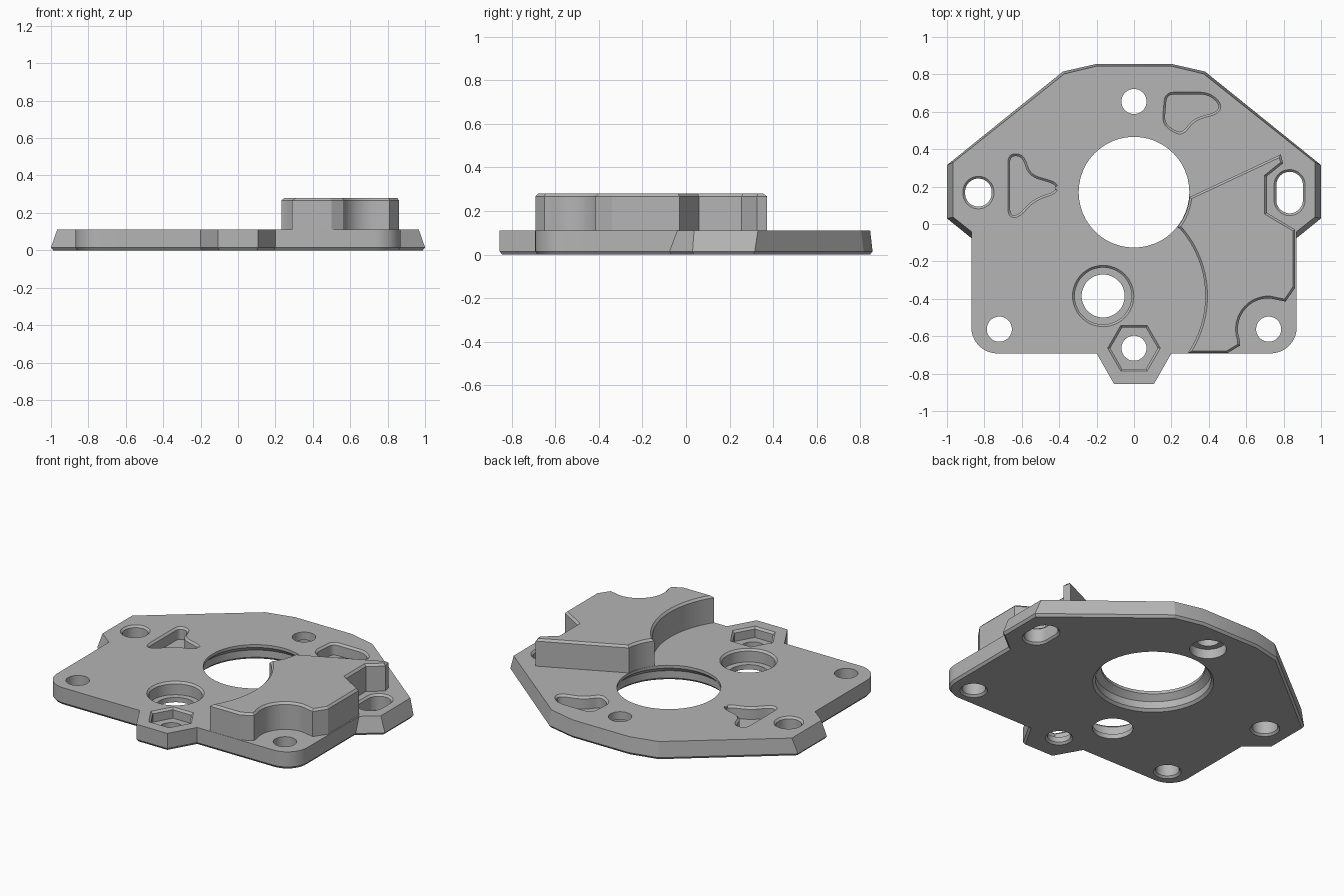
import bpy, bmesh, math
from mathutils import Vector

if "Cube" in bpy.data.objects:
    bpy.data.objects.remove(bpy.data.objects["Cube"])

grey = bpy.data.materials.new("plain grey")
grey.use_nodes = True
grey.diffuse_color = (0.46, 0.46, 0.46, 1)
grey.node_tree.nodes["Principled BSDF"].inputs["Base Color"].default_value = grey.diffuse_color

TOP = 0.11      # upper face of the plate
OVER = 0.2      # cutters reach past the plate


def arc(cx, cy, r, a0, a1, n):
    return [(cx + r * math.cos(math.radians(a0 + (a1 - a0) * i / n)),
             cy + r * math.sin(math.radians(a0 + (a1 - a0) * i / n))) for i in range(n + 1)]


def circle(cx, cy, r, n=48, slot=0):
    """Circle, or a slot stretched along y."""
    pts = arc(cx, cy + slot, r, 0, 180, n // 2) + arc(cx, cy - slot, r, 180, 360, n // 2)
    return pts if slot else arc(cx, cy, r, 0, 360, n)[:-1]


def fillet(points, r, n=5):
    """Round every corner of a polygon."""
    out = []
    for i, p in enumerate(points):
        p, a, b = Vector(p), Vector(points[i - 1]), Vector(points[(i + 1) % len(points)])
        s = p + (a - p).normalized() * min(r, (a - p).length * 0.48)
        e = p + (b - p).normalized() * min(r, (b - p).length * 0.48)
        for k in range(n + 1):
            t = k / n
            out.append(tuple(s * (1 - t) ** 2 + p * 2 * t * (1 - t) + e * t * t))
    return out


def offset(points, d):
    """Grow (d > 0) or shrink a counter-clockwise polygon."""
    out = []
    for i, p in enumerate(points):
        p, a, b = Vector(p), Vector(points[i - 1]), Vector(points[(i + 1) % len(points)])
        u, v = (p - a).normalized(), (b - p).normalized()
        n1, n2 = Vector((u.y, -u.x)), Vector((v.y, -v.x))
        out.append(tuple(p + (n1 + n2) * d / max(0.4, 1 + n1.dot(n2))))
    return out


def loft(name, sections):
    """Solid through (outline, height) sections."""
    bm = bmesh.new()
    rings = [[bm.verts.new((x, y, z)) for x, y in pts] for pts, z in sections]
    for low, high in zip(rings, rings[1:]):
        for i in range(len(low)):
            bm.faces.new((low[i - 1], low[i], high[i], high[i - 1]))
    bm.faces.new(rings[0][::-1])
    bm.faces.new(rings[-1])
    bmesh.ops.recalc_face_normals(bm, faces=bm.faces)
    mesh = bpy.data.meshes.new(name)
    bm.to_mesh(mesh)
    bm.free()
    mesh.materials.append(grey)
    ob = bpy.data.objects.new(name, mesh)
    bpy.context.collection.objects.link(ob)
    return ob


def cut(target, sections):
    """Subtract a lofted cutter and apply it at once."""
    cutter = loft("cutter", sections)
    cutter.hide_render = True
    mod = target.modifiers.new("cut", 'BOOLEAN')
    mod.operation, mod.solver, mod.object = 'DIFFERENCE', 'EXACT', cutter
    graph = bpy.context.evaluated_depsgraph_get()
    mesh = bpy.data.meshes.new_from_object(target.evaluated_get(graph))
    target.modifiers.clear()
    target.data = mesh
    bpy.data.objects.remove(cutter)


def pocket(target, outline, floor, lip=0.012):
    """Blind recess with a chamfered rim."""
    rim = offset(outline, lip)
    cut(target, [(outline, floor), (outline, TOP - lip), (rim, TOP), (rim, OVER)])


def drill(target, x, y, radii, slot=0):
    """Through hole from (radius, height) steps."""
    cut(target, [(circle(x, y, r, slot=slot), z) for r, z in radii])


def mirrored(half):
    return half + [(-x, y) for x, y in reversed(half)]


# Base plate: tapered flanks and a chamfered underside
front = [(0.107, -0.855), (0.2, -0.692)] + arc(0.73, -0.552, 0.14, -90, 0, 10)
wide = mirrored(front + [(0.87, -0.075), (1, 0.03), (1, 0.315), (0.38, 0.815), (0.2, 0.856)])
narrow = mirrored(front + [(0.87, -0.04), (0.967, 0.037), (0.967, 0.33), (0.372, 0.803), (0.197, 0.845)])
plate = loft("base_plate", [(offset(wide, -0.012), 0), (wide, 0.015), (narrow, TOP)])

# Main bore, wider underneath
drill(plate, 0, 0.17, [(0.365, -0.02), (0.345, 0), (0.33, 0.015), (0.33, 0.06),
                       (0.296, 0.092), (0.296, OVER)])
# Back hole with a counterbore from below
drill(plate, 0, 0.655, [(0.105, -0.05), (0.105, 0.06), (0.067, 0.0601), (0.067, OVER)])

# Corner holes
for side in (-1, 1):
    drill(plate, side * 0.72, -0.562, [(0.079, -0.05), (0.079, 0), (0.067, 0.012), (0.067, OVER)])

# Side holes, the left one a slot
for x, slot in ((-0.832, 0.004), (0.832, 0.04)):
    drill(plate, x, 0.168, [(0.082, -0.05), (0.082, 0), (0.071, 0.012), (0.071, TOP - 0.012),
                            (0.083, TOP), (0.083, OVER)], slot)

# Round seat and hexagonal seat, each with a through hole
pocket(plate, circle(-0.165, -0.385, 0.152), 0.03)
drill(plate, -0.165, -0.385, [(0.115, -0.05), (0.115, OVER)])
pocket(plate, circle(0, -0.664, 0.127, 6), 0.045)
drill(plate, 0, -0.664, [(0.079, -0.05), (0.079, 0), (0.067, 0.012), (0.067, OVER)])

# Weight-saving recesses
tri = [(-0.675, 0.04), (-0.62, 0.03), (-0.53, 0.125), (-0.41, 0.165), (-0.405, 0.22),
       (-0.555, 0.265), (-0.59, 0.375), (-0.675, 0.375)]
bean = [(0.15, 0.53), (0.255, 0.465), (0.325, 0.555), (0.455, 0.59), (0.47, 0.645),
        (0.4, 0.705), (0.165, 0.705)]
for outline in (tri, bean):
    pocket(plate, offset(fillet(outline, 0.05), -0.012), 0.035)

# Raised block following the bore, the round seat and the corner hole
block_outline = (
    [(0.5, -0.69), (0.567, -0.65)]
    + arc(0.72, -0.562, 0.165, 200, 88, 14)
    + [(0.81, -0.415), (0.862, -0.34), (0.862, -0.03), (0.71, 0.06), (0.71, 0.255),
       (0.797, 0.325), (0.785, 0.372)]
    + arc(0, 0.17, 0.298, -5, -39, 10)
    + arc(-0.165, -0.385, 0.546, 41, -34, 24))
loft("raised_block", [(block_outline, 0.1), (block_outline, 0.267),
                      (offset(block_outline, -0.012), 0.28)])

# Smooth curved walls, crisp edges
for name in ("base_plate", "raised_block"):
    bpy.ops.object.select_all(action='DESELECT')
    ob = bpy.data.objects[name]
    ob.select_set(True)
    bpy.context.view_layer.objects.active = ob
    bpy.ops.object.shade_smooth_by_angle(angle=math.radians(20))
